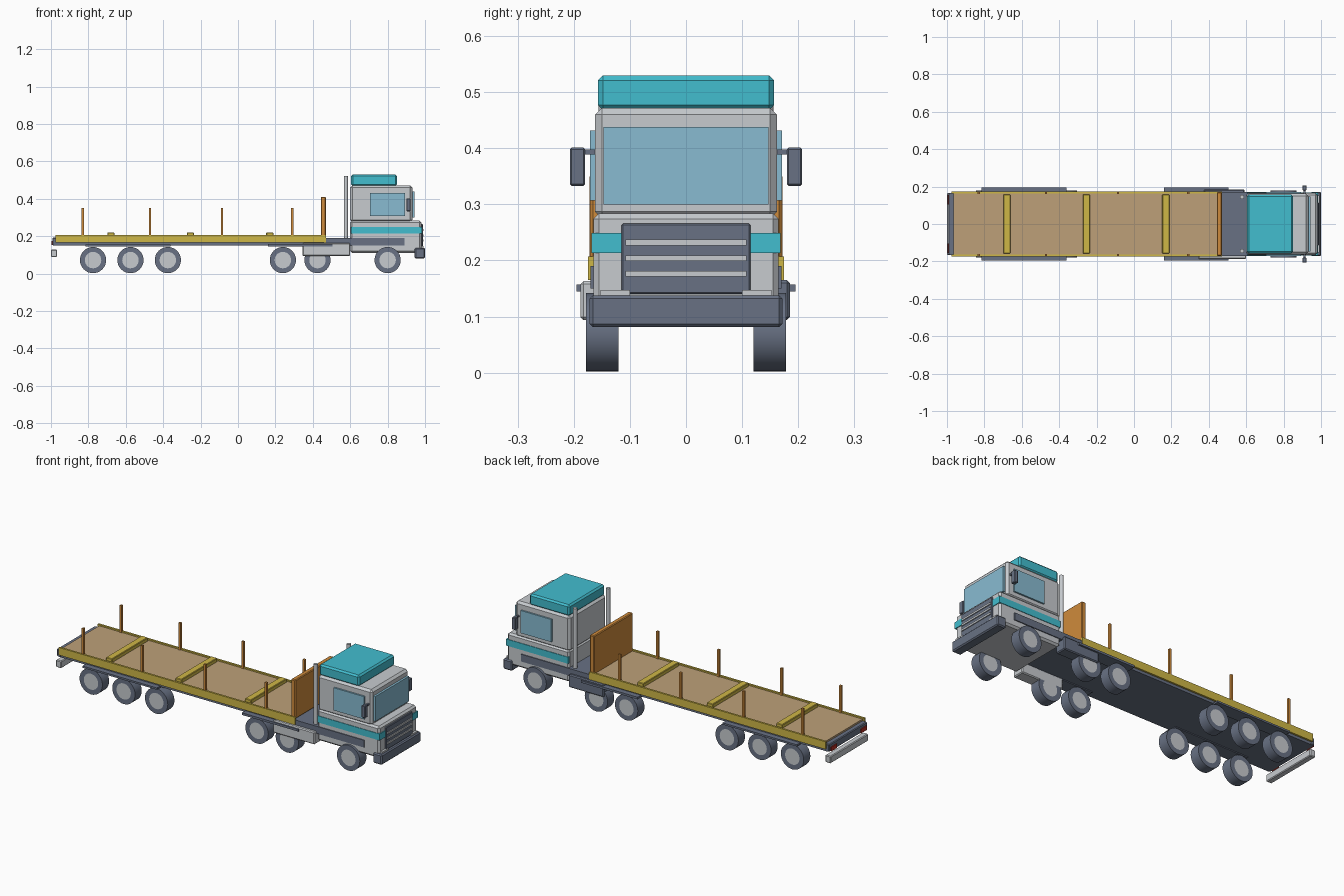
import bpy, bmesh
from mathutils import Matrix, Vector

if "Cube" in bpy.data.objects:
    bpy.data.objects.remove(bpy.data.objects["Cube"], do_unlink=True)


def material(name, r, g, b):
    linear = [(c / 255) ** 2.2 for c in (r, g, b)] + [1]
    m = bpy.data.materials.new(name)
    m.use_nodes = True
    m.diffuse_color = linear
    m.node_tree.nodes["Principled BSDF"].inputs["Base Color"].default_value = linear
    return m


GREY = material("light grey", 198, 202, 206)
SLATE = material("slate", 104, 113, 131)
TEAL = material("teal", 68, 188, 206)
GLASS = material("glass blue", 135, 186, 208)
YELLOW = material("yellow", 206, 182, 72)
TAN = material("deck tan", 188, 159, 120)
ORANGE = material("orange wood", 206, 138, 62)
RED = material("lamp red", 180, 50, 40)


def finish(bm, name, mats):
    mesh = bpy.data.meshes.new(name)
    bm.to_mesh(mesh)
    bm.free()
    for m in mats:
        mesh.materials.append(m)
    obj = bpy.data.objects.new(name, mesh)
    bpy.context.collection.objects.link(obj)
    return obj


def box(name, mat, x, y, z, bevel=0):
    """Box from (min, max) ranges on each axis, optionally chamfered."""
    bm = bmesh.new()
    bmesh.ops.create_cube(bm, size=1)
    for v in bm.verts:
        v.co = Vector(r[0] if c < 0 else r[1] for c, r in zip(v.co, (x, y, z)))
    if bevel:
        bmesh.ops.bevel(bm, geom=bm.edges[:], offset=bevel, segments=1, affect='EDGES')
    return finish(bm, name, [mat])


def pair(name, mat, x, y, z, bevel=0):
    """The same box on the left (+y) and right (-y) of the truck."""
    box(name + "_a", mat, x, y, z, bevel)
    box(name + "_b", mat, x, (-y[1], -y[0]), z, bevel)


def wheel(name, x, y):
    """Tyre cylinder with an inset hub disc on both faces."""
    bm = bmesh.new()
    bmesh.ops.create_cone(bm, cap_ends=True, segments=32, radius1=0.07, radius2=0.07, depth=0.058,
                          matrix=Matrix.Translation((x, y, 0.072)) @ Matrix.Rotation(1.5708, 4, 'X'))
    caps = [f for f in bm.faces if len(f.verts) > 4]
    bmesh.ops.inset_individual(bm, faces=caps, thickness=0.026, depth=0)
    for f in bm.faces:
        if len(f.verts) > 4:
            f.material_index = 1
        elif abs(f.normal.y) < 0.5:
            f.smooth = True
    finish(bm, name, [SLATE, GREY])


# Trailer bed
box("trailer_frame", SLATE, (-0.985, 0.47), (-0.165, 0.165), (0.15, 0.19))
box("rear_panel", SLATE, (-0.993, -0.965), (-0.166, 0.166), (0.15, 0.192), 0.004)
box("deck", TAN, (-0.965, 0.46), (-0.166, 0.166), (0.185, 0.2))
pair("side_rail", YELLOW, (-0.975, 0.47), (0.164, 0.175), (0.165, 0.207))
for i, x in enumerate((-0.68, -0.255, 0.17)):
    box(f"deck_crossbar_{i}", YELLOW, (x - 0.019, x + 0.019), (-0.157, 0.157), (0.195, 0.22), 0.003)
for i, x in enumerate((-0.83, -0.47, -0.085, 0.29)):
    pair(f"stake_{i}", ORANGE, (x - 0.006, x + 0.006), (0.16, 0.172), (0.19, 0.35))
box("headboard", ORANGE, (0.443, 0.47), (-0.17, 0.17), (0.195, 0.41), 0.004)
box("rear_bumper", GREY, (-1.0, -0.967), (-0.165, 0.165), (0.088, 0.128), 0.004)
pair("tail_lamp", RED, (-0.998, -0.985), (0.105, 0.155), (0.152, 0.175))

# Running gear
for i, x in enumerate((-0.775, -0.575, -0.375, 0.24, 0.425, 0.8)):
    for side in (-1, 1):
        wheel(f"wheel_{i}_{'right' if side < 0 else 'left'}", x, side * 0.149)
pair("trailer_mudguard", SLATE, (-0.815, -0.36), (0.12, 0.195), (0.145, 0.155))
pair("tractor_mudguard", SLATE, (0.16, 0.505), (0.12, 0.195), (0.145, 0.157))

# Tractor chassis
box("tractor_frame", SLATE, (0.46, 0.89), (-0.17, 0.17), (0.15, 0.19))
box("fuel_tank", GREY, (0.345, 0.6), (-0.188, -0.12), (0.094, 0.163), 0.005)
box("battery_box", SLATE, (0.375, 0.59), (0.12, 0.185), (0.094, 0.165), 0.005)
for side in (-1, 1):
    bm = bmesh.new()
    bmesh.ops.create_cone(bm, cap_ends=True, segments=16, radius1=0.011, radius2=0.011, depth=0.335,
                          matrix=Matrix.Translation((0.577, side * 0.145, 0.353)))
    pipe = finish(bm, f"exhaust_{'right' if side < 0 else 'left'}", [GREY])
    for p in pipe.data.polygons:
        p.use_smooth = len(p.vertices) == 4

# Cab
box("cab_lower", GREY, (0.6, 0.98), (-0.165, 0.165), (0.11, 0.284), 0.01)
box("cab_upper", GREY, (0.6, 0.932), (-0.162, 0.162), (0.275, 0.472), 0.012)
box("cab_stripe", TEAL, (0.603, 0.984), (-0.168, 0.168), (0.213, 0.249))
box("roof_fairing", TEAL, (0.605, 0.85), (-0.157, 0.157), (0.468, 0.53), 0.009)
box("windscreen", GLASS, (0.93, 0.944), (-0.147, 0.147), (0.3, 0.438))
pair("side_window", GLASS, (0.705, 0.892), (0.162, 0.171), (0.307, 0.432))
pair("mirror_arm", SLATE, (0.907, 0.917), (0.155, 0.185), (0.389, 0.398))
pair("mirror", SLATE, (0.9, 0.922), (0.18, 0.207), (0.333, 0.401), 0.003)

# Front end
box("grille", SLATE, (0.97, 0.988), (-0.115, 0.115), (0.14, 0.266), 0.003)
for i in range(3):
    z = 0.176 + i * 0.028
    box(f"grille_slat_{i}", GREY, (0.985, 0.993), (-0.108, 0.108), (z - 0.005, z + 0.005))
pair("headlamp", GREY, (0.97, 0.992), (0.1, 0.152), (0.115, 0.147))
box("front_bumper", SLATE, (0.945, 1.0), (-0.172, 0.172), (0.081, 0.138), 0.006)
